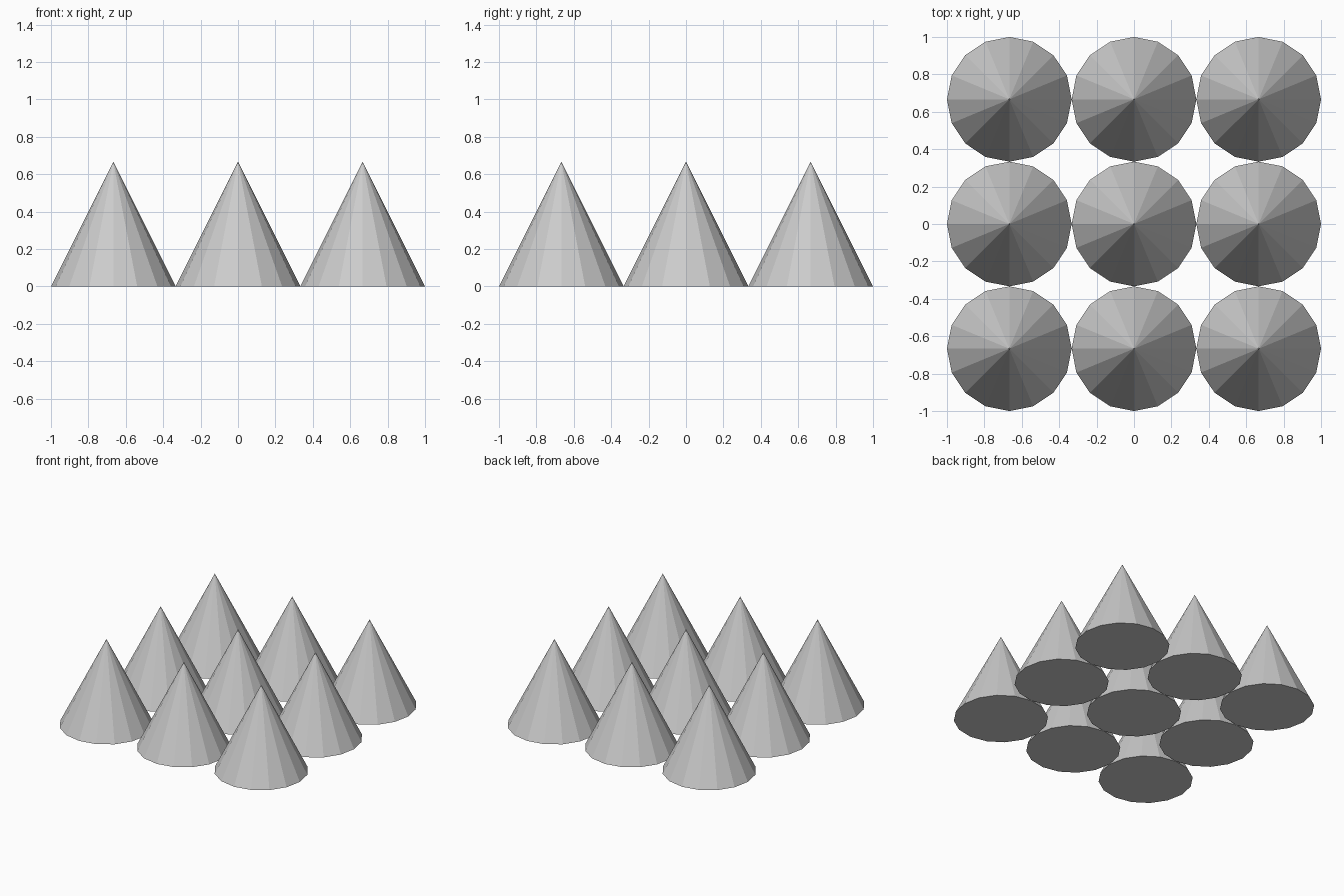
import bpy

if "Cube" in bpy.data.objects:
    bpy.data.objects.remove(bpy.data.objects["Cube"], do_unlink=True)

SIDES = 16
RADIUS = 1 / 3
HEIGHT = 2 / 3
ROWS = ("front", "middle", "back")
COLUMNS = ("right", "centre", "left")

# Single flat grey
grey = bpy.data.materials.new("light_grey")
grey.use_nodes = True
colour = (0.6, 0.6, 0.6, 1)
grey.diffuse_color = colour
grey.node_tree.nodes["Principled BSDF"].inputs["Base Color"].default_value = colour


def add_cone(name, x, y):
    """Flat-shaded closed cone standing on the ground."""
    bpy.ops.mesh.primitive_cone_add(vertices=SIDES, radius1=RADIUS, radius2=0,
                                    depth=HEIGHT, location=(x, y, HEIGHT / 2))
    cone = bpy.context.object
    cone.name = name
    cone.data.materials.append(grey)


# Three by three grid of touching cones
for j, row in enumerate(ROWS):
    for i, column in enumerate(COLUMNS):
        add_cone(f"cone_{row}_{column}", (i - 1) * 2 * RADIUS, (j - 1) * 2 * RADIUS)
